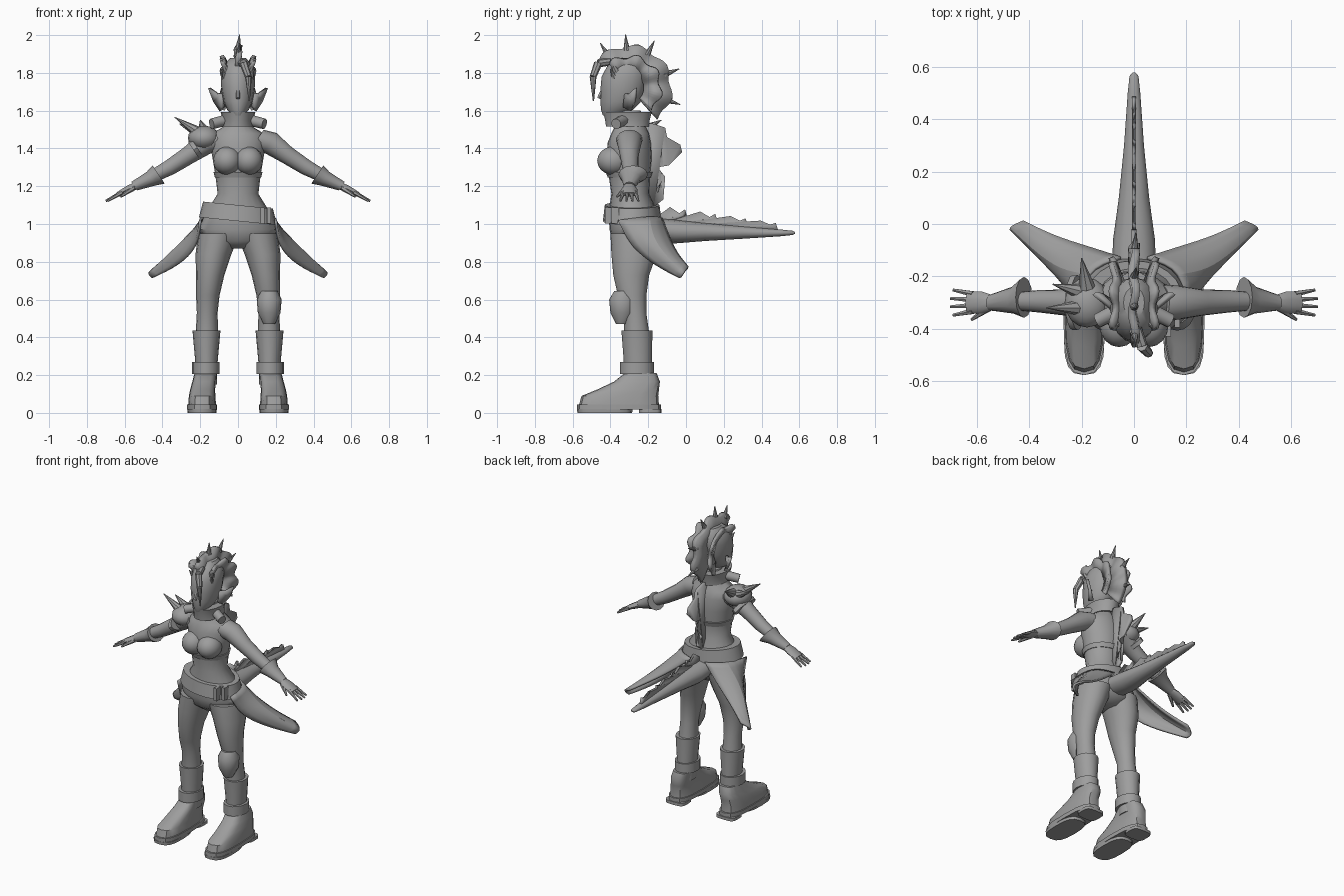
import bpy
import bmesh
from math import sin, cos, pi, radians, copysign
from mathutils import Vector

default_cube = bpy.data.objects.get("Cube")
if default_cube:
    bpy.data.objects.remove(default_cube, do_unlink=True)

grey = bpy.data.materials.new("plain grey")
grey.use_nodes = True
GREY = (.34, .34, .34, 1)
grey.diffuse_color = GREY
grey.node_tree.nodes["Principled BSDF"].inputs["Base Color"].default_value = GREY

X, Y, Z = Vector((1, 0, 0)), Vector((0, 1, 0)), Vector((0, 0, 1))
ARM_UP = Vector((.55, 0, .83))
BODY_Y = -.28


def finish(name, bm, mirror=False, thickness=0, subdivide=0, angle=40):
    """Turn a bmesh into a shaded object, with optional modifiers."""
    bmesh.ops.recalc_face_normals(bm, faces=bm.faces)
    mesh = bpy.data.meshes.new(name)
    bm.to_mesh(mesh)
    bm.free()
    mesh.materials.append(grey)
    obj = bpy.data.objects.new(name, mesh)
    bpy.context.collection.objects.link(obj)
    bpy.ops.object.select_all(action='DESELECT')
    obj.select_set(True)
    bpy.context.view_layer.objects.active = obj
    bpy.ops.object.shade_smooth_by_angle(angle=radians(angle))
    if subdivide:
        modifier = obj.modifiers.new("Subdivision", 'SUBSURF')
        modifier.levels = modifier.render_levels = subdivide
        modifier.boundary_smooth = 'PRESERVE_CORNERS'
    if thickness:
        modifier = obj.modifiers.new("Solidify", 'SOLIDIFY')
        modifier.thickness = thickness
        modifier.offset = 0
    if mirror:
        obj.modifiers.new("Mirror", 'MIRROR')
    return obj


def loft(name, rows, u=X, v=Y, sides=16, power=1, tilt=0, **options):
    """Skin elliptical rings; each row is x, y, z and two radii."""
    bm = bmesh.new()
    rings = []
    for x, y, z, a, b in rows:
        ring = []
        for i in range(sides):
            t = 2 * pi * i / sides
            c = copysign(abs(cos(t)) ** power, cos(t))
            s = copysign(abs(sin(t)) ** power, sin(t))
            point = Vector((x, y, z)) + u * a * c + v * b * s
            point.z += tilt * point.x
            ring.append(bm.verts.new(point))
        rings.append(ring)
    for low, high in zip(rings, rings[1:]):
        for i in range(sides):
            j = (i + 1) % sides
            bm.faces.new((low[i], low[j], high[j], high[i]))
    bm.faces.new(rings[0])
    bm.faces.new(rings[-1])
    return finish(name, bm, **options)


def spike(name, base, tip, radius, end=.002, sides=8, **options):
    """Straight taper between two points."""
    base, tip = Vector(base), Vector(tip)
    direction = (tip - base).normalized()
    u = direction.cross(Y if abs(direction.y) < .8 else X).normalized()
    v = direction.cross(u)
    return loft(name, [(*base, radius, radius), (*tip, end, end)], u, v, sides, **options)


def plate(name, points, thickness, **options):
    bm = bmesh.new()
    bm.faces.new([bm.verts.new(p) for p in points])
    bmesh.ops.triangulate(bm, faces=bm.faces)
    return finish(name, bm, thickness=thickness, **options)


def ball(name, centre, size, **options):
    bm = bmesh.new()
    bmesh.ops.create_uvsphere(bm, u_segments=16, v_segments=10, radius=1)
    bmesh.ops.scale(bm, vec=size, verts=bm.verts)
    bmesh.ops.translate(bm, vec=centre, verts=bm.verts)
    return finish(name, bm, **options)


def box(name, centre, size, **options):
    bm = bmesh.new()
    bmesh.ops.create_cube(bm, size=1)
    bmesh.ops.scale(bm, vec=size, verts=bm.verts)
    bmesh.ops.translate(bm, vec=centre, verts=bm.verts)
    return finish(name, bm, **options)


# Torso and bust
loft("torso", [(0, -.27, .87, .06, .07), (0, -.27, .91, .17, .12), (0, -.27, .97, .21, .135),
               (0, -.28, 1.06, .17, .13), (0, -.295, 1.16, .108, .1), (0, -.3, 1.26, .12, .11),
               (0, -.3, 1.35, .135, .12), (0, -.3, 1.43, .15, .115), (0, -.295, 1.48, .135, .1),
               (0, -.295, 1.52, .07, .08), (0, -.3, 1.6, .045, .06)], sides=20)
ball("bust", (.057, -.385, 1.335), (.075, .085, .075), mirror=True)
loft("bodice_hem", [(0, -.3, 1.245, .122, .114), (0, -.3, 1.275, .13, .125)], sides=20)

# Belt with buckle
loft("belt", [(0, -.285, 1.015, .207, .155), (0, -.285, 1.1, .185, .145)],
     sides=24, tilt=-.1)
for offset in (0, .035):
    box("buckle", (.13 + offset, -.41 + offset, 1.045), (.022, .04, .085))

# Legs and boots
loft("leg", [(.1, -.27, .95, .11, .13), (.13, -.275, .84, .095, .12), (.147, -.29, .73, .075, .095),
             (.16, -.285, .62, .062, .075), (.163, -.27, .53, .055, .06),
             (.165, -.26, .4, .06, .068)], mirror=True)
loft("boot_shaft", [(.167, -.25, .15, .055, .075), (.167, -.255, .28, .06, .075),
                    (.167, -.26, .435, .074, .082)], mirror=True)
loft("boot_cuff", [(.17, -.26, .205, .073, .09), (.17, -.26, .27, .073, .09)], mirror=True)
loft("shoe", [(.19, -.355, .04, .074, .212), (.19, -.35, .09, .07, .203), (.187, -.305, .125, .066, .162),
              (.18, -.26, .165, .062, .122), (.172, -.24, .21, .058, .085)],
     power=.7, mirror=True)
loft("sole", [(.19, -.355, .018, .08, .222), (.19, -.355, .045, .08, .222)],
     power=.7, mirror=True)
loft("sole_front", [(.19, -.43, 0, .076, .145), (.19, -.43, .02, .078, .147)],
     power=.7, mirror=True)
loft("heel", [(.19, -.19, 0, .07, .06), (.19, -.19, .02, .07, .06)], power=.5, mirror=True)
loft("knee_pad", [(.165, -.34, .47, .03, .03), (.165, -.335, .53, .06, .065),
                  (.165, -.335, .6, .066, .072), (.165, -.33, .645, .045, .05)])

# Arms, gauntlets and hands
loft("arm", [(.1, -.3, 1.445, .07, .065), (.17, -.3, 1.43, .065, .062), (.26, -.3, 1.365, .05, .048),
             (.36, -.295, 1.3, .043, .042), (.52, -.295, 1.215, .028, .028)],
     Y, ARM_UP, mirror=True)
loft("gauntlet", [(.42, -.28, 1.262, .078, .058), (.46, -.29, 1.24, .052, .043),
                  (.55, -.3, 1.2, .03, .027)], Y, ARM_UP, sides=12, mirror=True)
loft("palm", [(.53, -.3, 1.207, .025, .022), (.58, -.3, 1.185, .042, .02),
              (.635, -.3, 1.157, .042, .014)], Y, ARM_UP, sides=10, mirror=True)
for i in range(4):
    spread = i - 1.5
    reach = .705 - .01 * abs(spread)
    spike("finger", (.615, -.3 - spread * .022, 1.167), (reach, -.3 - spread * .032, 1.122),
          .012, end=.006, sides=6, mirror=True)
spike("thumb", (.555, -.32, 1.19), (.62, -.365, 1.145), .015, end=.006, sides=6, mirror=True)

# Head, face and collar
loft("head", [(0, -.395, 1.575, .028, .045), (0, -.365, 1.605, .058, .085), (0, -.345, 1.65, .077, .108),
              (0, -.335, 1.71, .088, .118), (0, -.325, 1.78, .091, .122),
              (0, -.31, 1.84, .078, .105), (0, -.3, 1.88, .04, .06)])
spike("nose", (0, -.43, 1.73), (0, -.462, 1.665), .012, end=.011, sides=6)
plate("ear", [(.08, -.33, 1.62), (.09, -.29, 1.6), (.125, -.27, 1.65),
              (.152, -.265, 1.72), (.11, -.3, 1.69), (.08, -.32, 1.69)], .018, mirror=True)
loft("collar", [(0, -.31, 1.515, .085, .115), (0, -.31, 1.55, .08, .12),
                (0, -.31, 1.592, .092, .13)], sides=18)
spike("collar_stud", (.06, -.33, 1.55), (.14, -.37, 1.53), .03, end=.028, sides=10, mirror=True)


# Hair crests: scalloped arcs running over the head to the nape
def arc_point(x, degrees, radius):
    t = radians(degrees)
    return (x, -.3 + radius * cos(t), 1.72 + radius * sin(t))


def crest(name, inner, outer, lean, thickness, start, stop, **options):
    bm = bmesh.new()
    previous = None
    for i in range(33):
        degrees = start + (stop - start) * i / 32
        wave = sin(i * pi / 4)
        pair = [bm.verts.new(arc_point(lean[0], degrees, inner)),
                bm.verts.new(arc_point(lean[1] + .008 * wave, degrees, outer + .012 * wave))]
        if previous:
            bm.faces.new((previous[0], previous[1], pair[1], pair[0]))
        previous = pair
    return finish(name, bm, thickness=thickness, **options)


crest("centre_crest", .06, .222, (0, 0), .03, 135, -48)
crest("side_crest", .08, .165, (.045, .08), .02, 130, -45, mirror=True)
for degrees in (123, 94, 62, 21, -18):
    spike("crest_spike", arc_point(0, degrees, .2), arc_point(.008, degrees, .283), .018)
lock = [(.01, -.4, 1.86, .02), (.03, -.465, 1.85, .022), (.055, -.492, 1.78, .018),
        (.06, -.49, 1.65, .003)]
for (x, y, z, r), (x2, y2, z2, r2) in zip(lock, lock[1:]):
    spike("front_lock", (x, y, z), (x2, y2, z2), r, end=r2)
for height in (1.84, 1.79):
    spike("hair_tuft", (.06, -.37, height - .03), (.085, -.4, height + .03), .022, mirror=True)

# Spiked shoulder guard on the right shoulder
ball("shoulder_guard", (-.18, -.3, 1.455), (.085, .095, .065))
loft("guard_rim", [(-.215, -.3, 1.405, .105, .05), (-.235, -.3, 1.39, .105, .05)],
     Y, Vector((-.55, 0, .83)))
for base, tip in (((-.2, -.32, 1.48), (-.335, -.32, 1.565)),
                  ((-.2, -.26, 1.48), (-.31, -.23, 1.53)),
                  ((-.18, -.24, 1.49), (-.2, -.13, 1.55))):
    spike("guard_spike", base, tip, .032)

# Back fin
fin = [(-.24, 1.54), (-.17, 1.53), (-.11, 1.51), (-.1, 1.46), (-.03, 1.42), (-.02, 1.38),
       (-.09, 1.31), (-.15, 1.3), (-.11, 1.25), (-.16, 1.18), (-.12, 1.13), (-.17, 1.09),
       (-.24, 1.1)]
plate("back_fin", [(0, y, z) for y, z in fin], .02)

# Tail with a toothed ridge
loft("tail", [(0, -.2, .975, .085, .06), (0, -.06, .96, .08, .063), (0, .1, .958, .058, .048),
              (0, .3, .955, .038, .033), (0, .5, .953, .024, .018), (0, .565, .953, .017, .011),
              (0, .578, .953, .005, .004)], X, Z, sides=12)
ridge = [(0, -.2, .98)]
for i in range(8):
    y = -.15 + .08 * i
    root = 1.045 - .01 * i
    ridge += [(0, y, root), (0, y + .035, root + .022), (0, y + .065, root + .045 - .002 * i)]
ridge += [(0, .49, .96)]
plate("tail_ridge", ridge, .016)

# Coat tails: curved sheets sweeping out and back from the belt
flap_rows = [[(.05, -.13, 1.03), (.19, -.17, 1.04), (.2, -.36, 1.02)],
             [(.17, -.09, .93), (.32, -.17, .93), (.215, -.29, .875)],
             [(.3, -.05, .84), (.41, -.1, .83), (.32, -.15, .775)],
             [(.42, .012, .77), (.485, -.015, .74), (.45, -.03, .715)]]
bm = bmesh.new()
grid = [[bm.verts.new(p) for p in row] for row in flap_rows]
for upper, lower in zip(grid, grid[1:]):
    for i in range(2):
        bm.faces.new((upper[i], upper[i + 1], lower[i + 1], lower[i]))
finish("coat_tail", bm, mirror=True, thickness=.014, subdivide=2)
